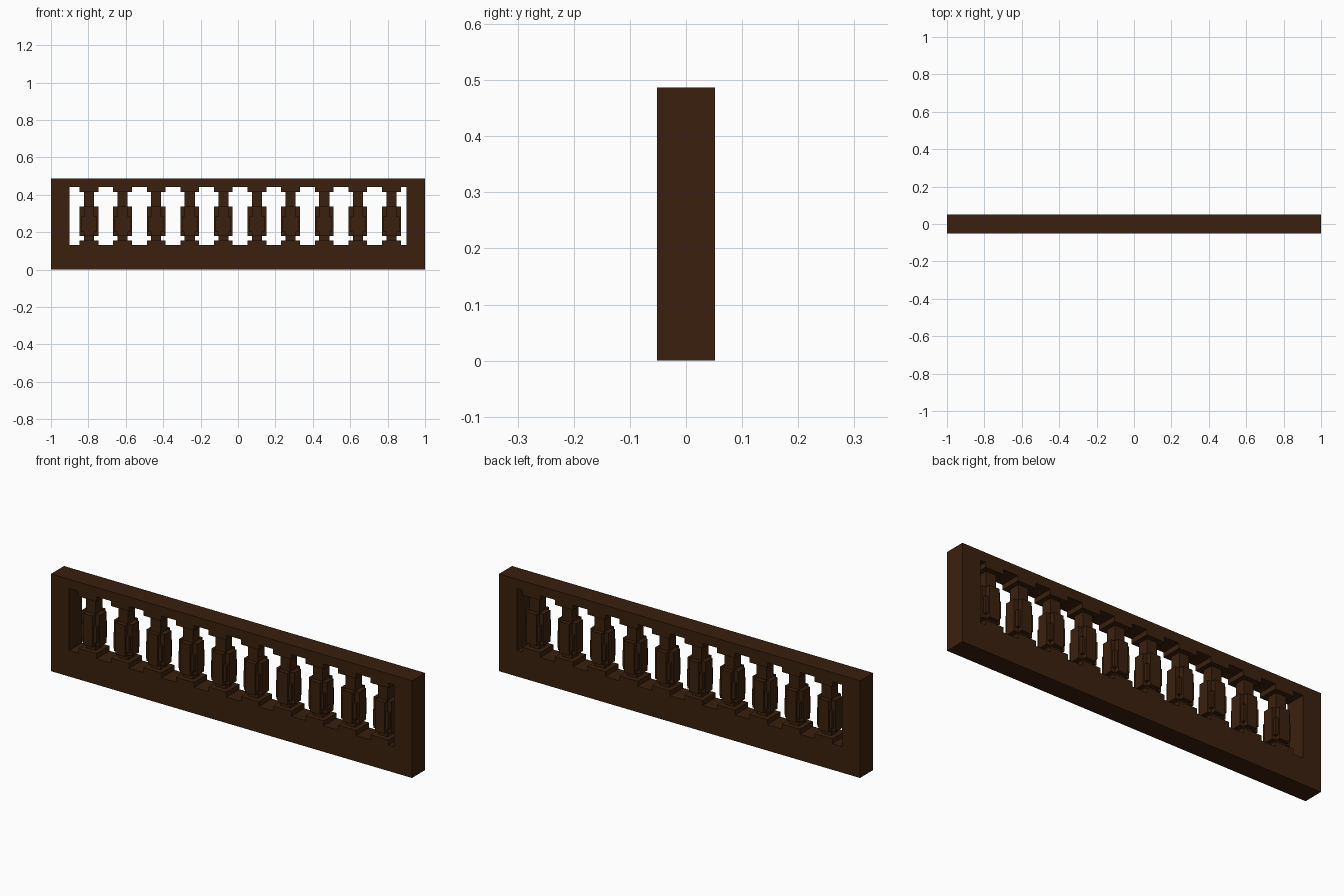
import bpy

# Remove the default cube
if "Cube" in bpy.data.objects:
    bpy.data.objects.remove(bpy.data.objects["Cube"])

# Dark wood material
COLOUR = (0.042, 0.0145, 0.004, 1)
wood = bpy.data.materials.new("dark brown wood")
wood.use_nodes = True
wood.diffuse_color = COLOUR
wood.node_tree.nodes["Principled BSDF"].inputs["Base Color"].default_value = COLOUR

HEIGHT, DEPTH = 0.487, 0.103
SILL, HEAD = 0.13, 0.44      # opening bottom and top


def box(name, x0, x1, z0, z1, depth=DEPTH):
    """Box centred on y = 0."""
    bpy.ops.mesh.primitive_cube_add(size=1, location=((x0 + x1) / 2, 0, (z0 + z1) / 2))
    ob = bpy.context.object
    ob.name = name
    ob.scale = (x1 - x0, depth, z1 - z0)
    bpy.ops.object.transform_apply(location=False, rotation=False, scale=True)
    ob.data.materials.append(wood)
    return ob


# Outer frame
box("bottom_rail", -1, 1, 0, SILL)
box("top_rail", -1, 1, HEAD, HEIGHT)
box("right_post", -1, -0.9, SILL, HEAD)
box("left_post", 0.9, 1, SILL, HEAD)

# Baluster parts: name, width, depth, bottom, top
PARTS = [
    ("plinth", 0.1, DEPTH, SILL, 0.155),
    ("shaft", 0.054, 0.054, 0.155, 0.415),
    ("side_arms", 0.1, 0.054, 0.18, 0.337),
    ("front_arms", 0.054, 0.1, 0.18, 0.337),
    ("middle_block", 0.084, 0.084, 0.2, 0.283),
    ("capital", 0.1, DEPTH, 0.415, HEAD),
]
for i in range(10):
    cx = -0.797 + 0.1797 * i
    for name, width, depth, z0, z1 in PARTS:
        # The last baluster meets the post
        box(f"baluster_{i + 1}_{name}", cx - width / 2, min(cx + width / 2, 0.9), z0, z1, depth)
